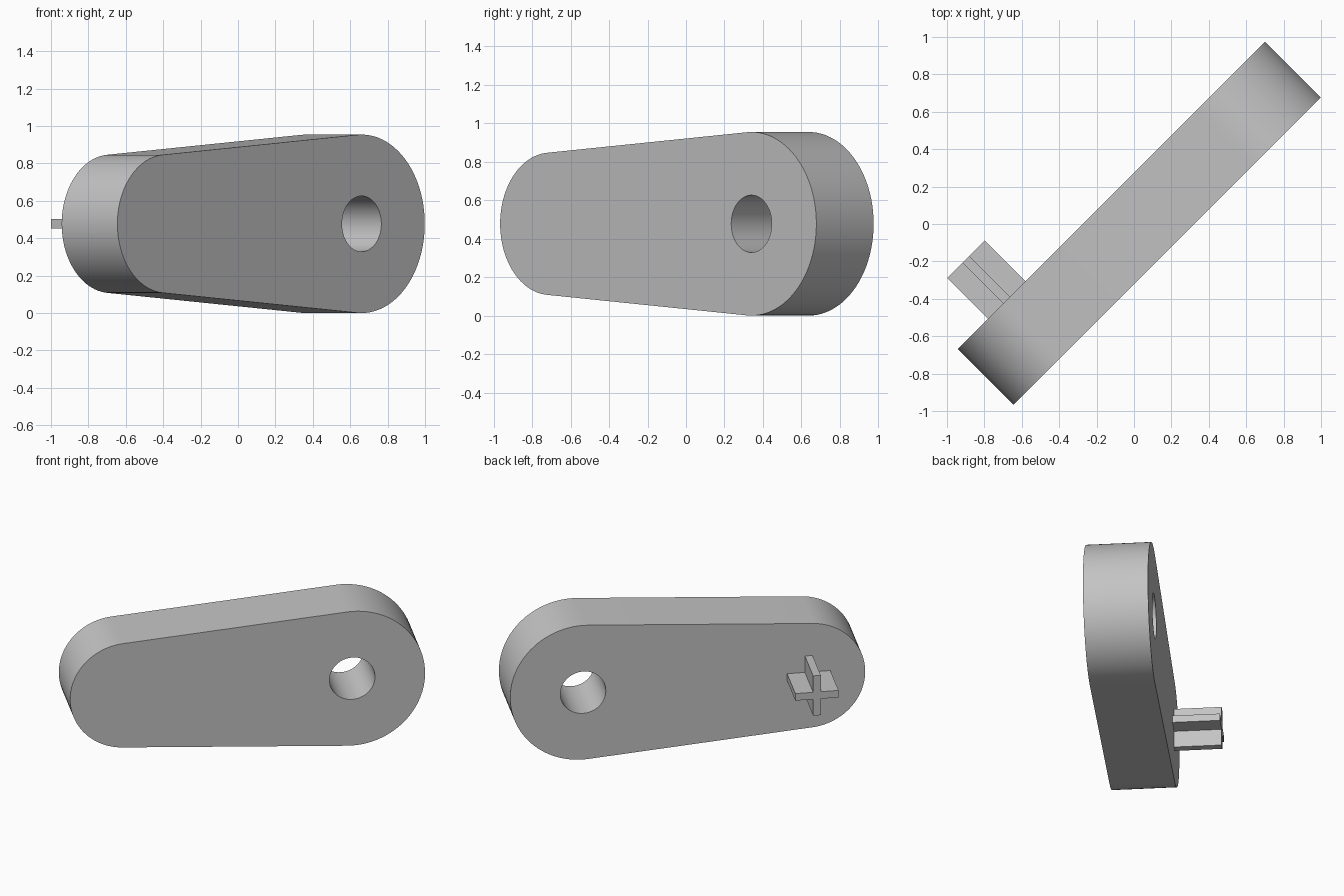
import bpy, bmesh
from math import asin, cos, sin, pi, radians
from mathutils import Vector

cube = bpy.data.objects.get("Cube")
if cube:
    bpy.data.objects.remove(cube)

grey = bpy.data.materials.new("plain grey")
grey.use_nodes = True
colour = (0.55, 0.55, 0.55, 1)
grey.diffuse_color = colour
grey.node_tree.nodes["Principled BSDF"].inputs["Base Color"].default_value = colour

BIG_R, SMALL_R = 0.477, 0.37      # end radii
BIG_X, SMALL_X = 0.708, -0.769    # end centres along the arm
MID_Z = BIG_R
FRONT, BACK, TIP = -0.227, 0.194, 0.502


def arc(cx, r, a0, a1, n):
    return [(cx + r * cos(a0 + (a1 - a0) * i / n),
             MID_Z + r * sin(a0 + (a1 - a0) * i / n)) for i in range(n + 1)]


def prism(name, loops, y0, y1):
    """Extrude an outline with optional holes in depth, turned 45 degrees."""
    bm = bmesh.new()
    for loop in loops:
        verts = [bm.verts.new((x, y0, z)) for x, z in loop]
        for i, v in enumerate(verts):
            bm.edges.new((verts[i - 1], v))
    bmesh.ops.triangle_fill(bm, use_beauty=True, edges=bm.edges[:])
    bmesh.ops.dissolve_limit(bm, angle_limit=0.01, verts=[], edges=bm.edges[:])
    out = bmesh.ops.extrude_face_region(bm, geom=bm.faces[:], use_keep_orig=True)
    moved = [g for g in out["geom"] if isinstance(g, bmesh.types.BMVert)]
    bmesh.ops.translate(bm, verts=moved, vec=Vector((0, y1 - y0, 0)))
    bmesh.ops.recalc_face_normals(bm, faces=bm.faces[:])
    mesh = bpy.data.meshes.new(name)
    bm.to_mesh(mesh)
    bm.free()
    mesh.materials.append(grey)
    obj = bpy.data.objects.new(name, mesh)
    bpy.context.collection.objects.link(obj)
    obj.rotation_euler.z = radians(45)
    bpy.ops.object.select_all(action="DESELECT")
    obj.select_set(True)
    bpy.context.view_layer.objects.active = obj
    bpy.ops.object.shade_smooth_by_angle(angle=radians(30))
    return obj


# Tapered arm with tangent round ends and a through hole
t = pi / 2 + asin((SMALL_R - BIG_R) / (BIG_X - SMALL_X))
t = pi - t                         # tangent angle, leaning to the small end
outline = arc(BIG_X, BIG_R, -t, t, 48) + arc(SMALL_X, SMALL_R, t, 2 * pi - t, 48)
hole = arc(BIG_X, 0.149, 0, 2 * pi, 48)[:-1]
prism("crank_arm", [outline, hole], FRONT, BACK)

# Cross-shaped peg on the back of the small end
w, h = 0.025, 0.1415
quarter = [(h, -w), (h, w), (w, w)]
cross = []
for k in range(4):
    c, s = round(cos(k * pi / 2)), round(sin(k * pi / 2))
    cross += [(SMALL_X + c * x - s * z, MID_Z + s * x + c * z) for x, z in quarter]
prism("cross_peg", [cross], BACK, TIP)
